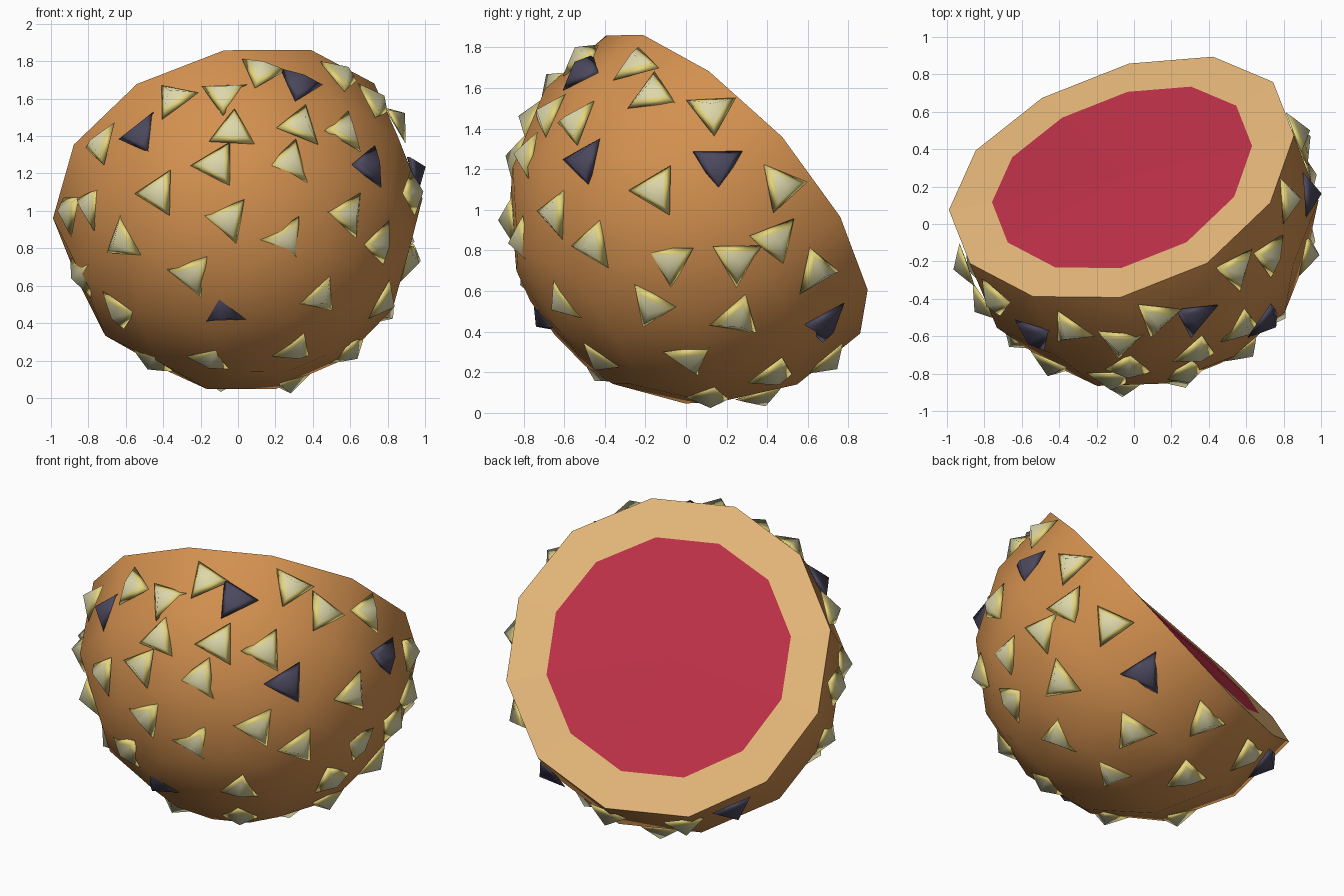
import bpy, bmesh, math
from mathutils import Vector

if "Cube" in bpy.data.objects:
    bpy.data.objects.remove(bpy.data.objects["Cube"])

# Tilted frame of the half fruit: sphere centre, cut-face normal and two in-plane axes
S = Vector((0.003, 0.098, 1.012))
R = 0.985
N = Vector((-0.291, 0.733, 0.615)).normalized()
U = Vector((0.5, 0.665, -0.557))
U = (U - N * U.dot(N)).normalized()
V = U.cross(N)
if V.x < 0:
    V = -V
X, Y, Z = Vector((1, 0, 0)), Vector((0, 1, 0)), Vector((0, 0, 1))


def material(name, rgb):
    m = bpy.data.materials.new(name)
    m.diffuse_color = (*rgb, 1)
    m.use_nodes = True
    m.node_tree.nodes["Principled BSDF"].inputs["Base Color"].default_value = m.diffuse_color
    return m


SKIN = material("brown_skin", (0.65, 0.28, 0.078))
RIND = material("tan_rind", (0.78, 0.47, 0.19))
FLESH = material("red_flesh", (0.51, 0.03, 0.064))
YELLOW = material("yellow_spike", (0.78, 0.66, 0.20))
CREAM = material("cream_tip", (0.72, 0.68, 0.40))
DARK = material("dark_spike", (0.07, 0.065, 0.11))


def finish(bm, name, mats):
    bmesh.ops.recalc_face_normals(bm, faces=bm.faces)
    me = bpy.data.meshes.new(name)
    bm.to_mesh(me)
    bm.free()
    for m in mats:
        me.materials.append(m)
    ob = bpy.data.objects.new(name, me)
    bpy.context.collection.objects.link(ob)
    return ob


def ring(bm, radius, height, wave):
    """Twelve-sided ring around the tilted axis, gently saddle-shaped by wave."""
    out = []
    for k in range(12):
        a = math.radians(30 * k)
        h = height + wave * (0.012 + 0.033 * math.cos(2 * a - math.pi / 2))
        out.append(bm.verts.new(S + U * radius * math.cos(a) + V * radius * math.sin(a) + N * h))
    return out


def bridge(bm, r1, r2, mat, smooth):
    n = len(r1)
    for i in range(n):
        j = (i + 1) % n
        f = bm.faces.new((r1[i], r1[j], r2[j], r2[i]))
        f.material_index = mat
        f.smooth = smooth


def fan(bm, tip, loop, mat, smooth):
    for i in range(len(loop)):
        f = bm.faces.new((tip, loop[i], loop[(i + 1) % len(loop)]))
        f.material_index = mat
        f.smooth = smooth


# Fruit shell: bowl, tan cut rind and red flesh face
bm = bmesh.new()
end = math.acos(-0.2 / R)
prev = None
for i in range(1, 5):
    t = end * i / 4
    cur = ring(bm, R * math.sin(t), -R * math.cos(t), 1 if i == 4 else 0)
    if prev:
        bridge(bm, prev, cur, 0, True)
    else:
        fan(bm, bm.verts.new(S - N * R), cur, 0, True)
    prev = cur
inner = ring(bm, 0.727, 0.2, 0.75)
bridge(bm, prev, inner, 1, False)
fan(bm, bm.verts.new(S + N * 0.209), inner, 2, False)
shell = finish(bm, "fruit_half", [SKIN, RIND, FLESH])
for e in shell.data.edges:   # crisp edge around the cut
    a, b = (shell.data.vertices[i].co - S for i in e.vertices)
    e.use_edge_sharp = a.dot(N) > 0.15 and b.dot(N) > 0.15


# Spikes: low three-sided pyramids, yellow at the base and cream at the tip
def add_spike(bm, d, aim, dark):
    d = d.normalized()
    a = (aim - d * aim.dot(d)).normalized()
    b = d.cross(a)

    def tri(r, h):
        return [bm.verts.new(S + d * h + a * r * math.cos(k * 2.0944)
                             + b * r * math.sin(k * 2.0944)) for k in range(3)]
    base, band = tri(0.142, 0.948), tri(0.092, 0.977)
    bm.faces.new(base).smooth = True
    bridge(bm, base, band, 0, True)
    fan(bm, bm.verts.new(S + d * 1.027), band, 0 if dark else 1, True)


# Each placement is two view coordinates plus the view angle of one corner
def seen(p, q, axis, view, deg):
    d = axis * p + Z * q + view * math.sqrt(max(0.01, 1 - p * p - q * q))
    e = axis * math.cos(math.radians(deg)) + Z * math.sin(math.radians(deg))
    return d, e - view * (e.dot(d) / max(0.3, view.dot(d)))


def from_front(x, z, deg):
    return seen(x - S.x, z - S.z, X, -Y, deg)


def from_right(y, z, deg):
    return seen(y - S.y, z - S.z, Y, X, deg)


def from_axis(deg, t):
    a, s = math.radians(deg), math.sqrt(1 - t * t)
    return U * s * math.cos(a) + V * s * math.sin(a) + N * t, -N


front = [(.13, 1.78, 5), (-.08, 1.65, 25), (-.36, 1.63, 15), (-.77, 1.37, 60),
         (-.03, 1.45, 85), (.35, 1.48, 75), (.6, 1.45, 80), (-.12, 1.26, 60),
         (.29, 1.27, 75), (-.45, 1.1, 62), (-.83, 1.03, 60), (-.06, .95, 50),
         (-.65, .83, 95), (.27, .84, 60), (.62, .98, 60), (-.26, .64, 50),
         (.79, .82, 65), (.46, .52, 65), (-.66, .44, 0), (-.15, .18, 60),
         (.32, .23, 60), (-.94, 1.0, 60), (-.87, .65, 60), (-.47, .175, 60)]
right = [(-.26, 1.75, 85), (-.18, 1.6, 85), (.13, 1.51, 30), (-.16, 1.1, 60),
         (.49, 1.12, 10), (.46, .84, 50), (-.09, .73, 30), (.26, .74, 30),
         (.67, .68, 105), (-.18, .5, 0), (.26, .44, 70), (.02, .23, 30),
         (.45, .16, 60), (.12, .05, 60)]
hidden = [(331, -.03), (303, 0), (316, -.35)]

bm = bmesh.new()
for fn, pts in ((from_front, front), (from_right, right), (from_axis, hidden)):
    for p in pts:
        add_spike(bm, *fn(*p), False)
finish(bm, "pale_spikes", [YELLOW, CREAM])

bm = bmesh.new()
for place in (from_front(.345, 1.71, 0), from_front(-.55, 1.43, 60), from_front(-.09, .44, 100),
              from_front(.74, 1.25, 75), from_right(.16, 1.23, 30), from_right(.71, .41, 45),
              from_axis(285, .04)):
    add_spike(bm, *place, True)
finish(bm, "dark_spikes", [DARK])
